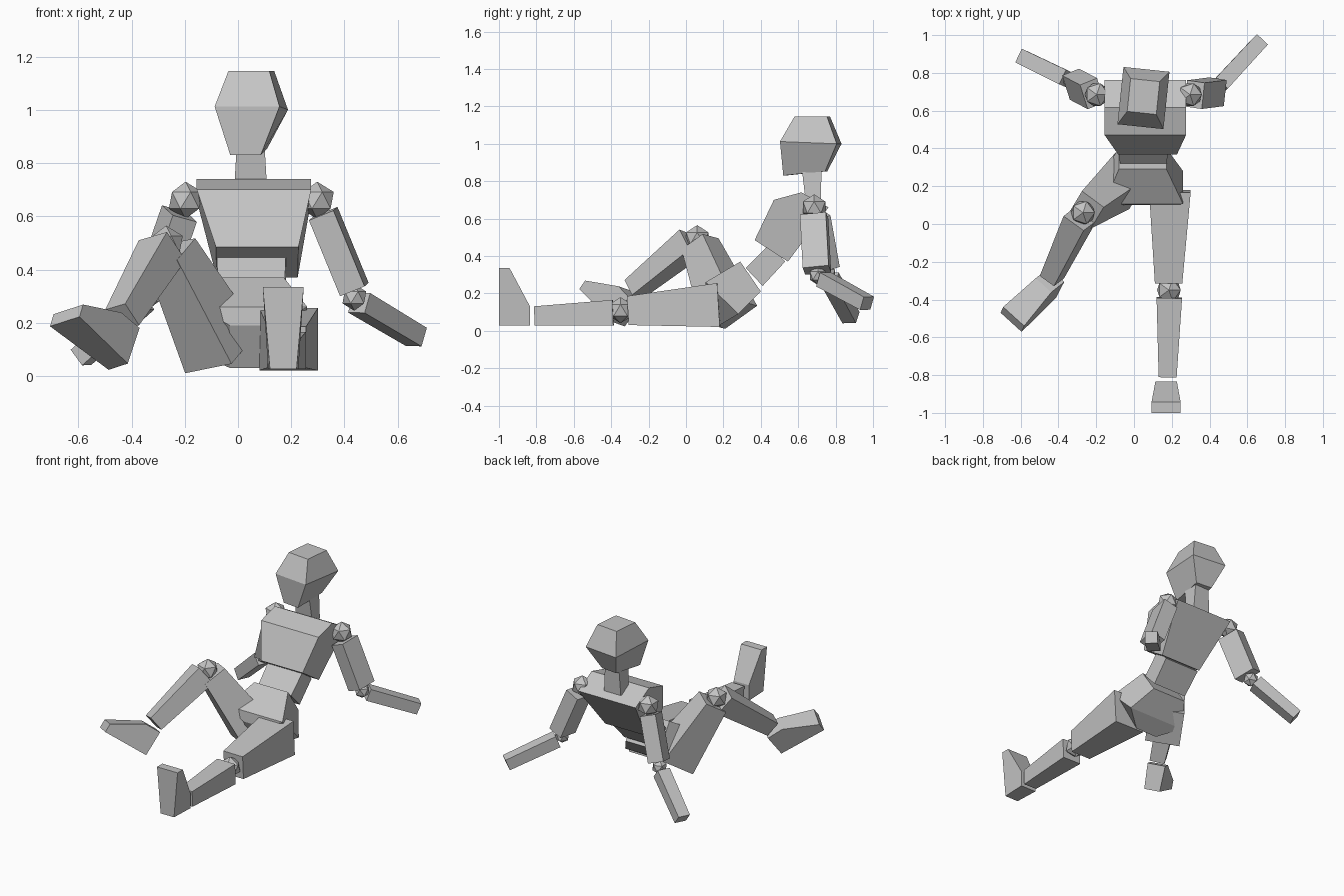
import bpy, bmesh, math
from mathutils import Vector

if "Cube" in bpy.data.objects:
    bpy.data.objects.remove(bpy.data.objects["Cube"])

grey = bpy.data.materials.new("mannequin grey")
grey.diffuse_color = (0.55, 0.55, 0.55, 1)
grey.use_nodes = True
grey.node_tree.nodes["Principled BSDF"].inputs["Base Color"].default_value = grey.diffuse_color


def finish(name, bm):
    bmesh.ops.recalc_face_normals(bm, faces=bm.faces[:])
    me = bpy.data.meshes.new(name)
    bm.to_mesh(me)
    bm.free()
    me.materials.append(grey)
    bpy.context.collection.objects.link(bpy.data.objects.new(name, me))


def loft(name, rings):
    """Skin a list of equal-length rings and cap both ends."""
    bm = bmesh.new()
    rows = [[bm.verts.new(p) for p in r] for r in rings]
    n = len(rows[0])
    for a, b in zip(rows, rows[1:]):
        for i in range(n):
            j = (i + 1) % n
            bm.faces.new((a[i], a[j], b[j], b[i]))
    bm.faces.new(rows[0])
    bm.faces.new(rows[-1])
    finish(name, bm)


def limb(name, p, q, size_p, size_q, side):
    """Tapered box from p to q; sizes are (along side, across side)."""
    p, q = Vector(p), Vector(q)
    t = (q - p).normalized()
    w = Vector(side)
    w = (w - t * w.dot(t)).normalized()
    u = t.cross(w)
    corners = ((-1, -1), (1, -1), (1, 1), (-1, 1))
    loft(name, [[c + w * (a * s[0] / 2) + u * (b * s[1] / 2) for a, b in corners]
                for c, s in ((p, size_p), (q, size_q))])


def joint(name, centre, r):
    bm = bmesh.new()
    bmesh.ops.create_icosphere(bm, subdivisions=1, radius=r)
    bmesh.ops.translate(bm, verts=bm.verts[:], vec=centre)
    finish(name, bm)


def foot(name, heel, toe_dir, ankle_dir):
    """Wedge foot; profile points are (towards toe, towards ankle, half width)."""
    h, d = Vector(heel), Vector(toe_dir).normalized()
    n = Vector(ankle_dir)
    n = (n - d * n.dot(d)).normalized()
    w = d.cross(n)
    prof = ((0, 0, .05), (0, .165, .057), (.105, .165, .057),
            (.308, .057, .077), (.308, 0, .077))
    loft(name, [[h + d * a + n * b + w * (s * c) for a, b, c in prof] for s in (-1, 1)])


def turned_ring(cx, cy, w, d, z_front, z_back, angle=math.radians(-6)):
    ca, sa = math.cos(angle), math.sin(angle)
    pts = ((-w / 2, -d / 2, z_front), (w / 2, -d / 2, z_front),
           (w / 2, d / 2, z_back), (-w / 2, d / 2, z_back))
    return [(cx + x * ca - y * sa, cy + x * sa + y * ca, z) for x, y, z in pts]


def tilted_ring(x0, x1, front, back):
    """Rectangle across x between a front and a back (y, z) point."""
    return [(x0, *front), (x1, *front), (x1, *back), (x0, *back)]


# Head and neck
loft("head", [turned_ring(.04, .638, .115, .225, .83, .853),
              turned_ring(.05, .667, .245, .305, 1.012, 1.0),
              turned_ring(.05, .675, .155, .175, 1.145, 1.145)])
loft("neck", [tilted_ring(-.015, .11, (.64, .69), (.72, .69)),
              tilted_ring(-.005, .10, (.62, .86), (.725, .86))])

# Chest: five-sided profile, narrower at the waist
chest = ((.47, .70, .215), (.617, .74, .215), (.762, .66, .215),
         (.545, .37, .152), (.367, .485, .155))
loft("chest", [[(.06 + (s * w if w > .2 else s * w + .012), y, z) for y, z, w in chest]
               for s in (-1, 1)])

# Abdomen and pelvis
loft("abdomen", [tilted_ring(-.075, .175, (.32, .335), (.41, .24)),
                 tilted_ring(-.08, .18, (.445, .46), (.53, .37))])
loft("pelvis", [tilted_ring(-.08, .172, (.29, .37), (.40, .21)),
                tilted_ring(-.16, .26, (.105, .26), (.28, .09)),
                tilted_ring(-.03, .13, (.10, .19), (.18, .03))])

# Left leg, stretched forwards
limb("left_thigh", (.19, .175, .138), (.183, -.31, .108), (.22, .235), (.145, .155), (1, 0, 0))
joint("left_knee", (.185, -.35, .11), .07)
limb("left_shin", (.187, -.39, .096), (.178, -.81, .079), (.135, .138), (.095, .104), (1, 0, 0))
foot("left_foot", (.17, -1, .027), (0, 0, 1), (0, 1, 0))

# Right leg, knee raised and turned out
leg_side = (.76, -.6, .2)
limb("right_thigh", (-.06, .23, .09), (-.252, .075, .465), (.22, .235), (.145, .155), leg_side)
joint("right_knee", (-.27, .06, .495), .07)
limb("right_shin", (-.285, .03, .472), (-.435, -.282, .22), (.135, .138), (.095, .104), leg_side)
foot("right_foot", (-.45, -.36, .035), (-.65, -.52, .55), (.24, .55, .8))

# Left arm
joint("left_shoulder", (.297, .685, .66), .07)
limb("left_upper_arm", (.32, .685, .61), (.437, .70, .325), (.14, .10), (.14, .10), (.15, 1, 0))
joint("left_elbow", (.437, .705, .295), .05)
limb("left_forearm", (.455, .735, .275), (.67, .968, .147), (.085, .08), (.08, .075), (1, -1, 0))

# Right arm
joint("right_shoulder", (-.197, .685, .66), .07)
limb("right_upper_arm", (-.22, .69, .61), (-.315, .74, .335), (.14, .10), (.14, .10), (-.4, 1, 0))
joint("right_elbow", (-.33, .755, .305), .05)
limb("right_forearm", (-.355, .768, .28), (-.59, .882, .07), (.085, .08), (.08, .075), (.45, 1, 0))
